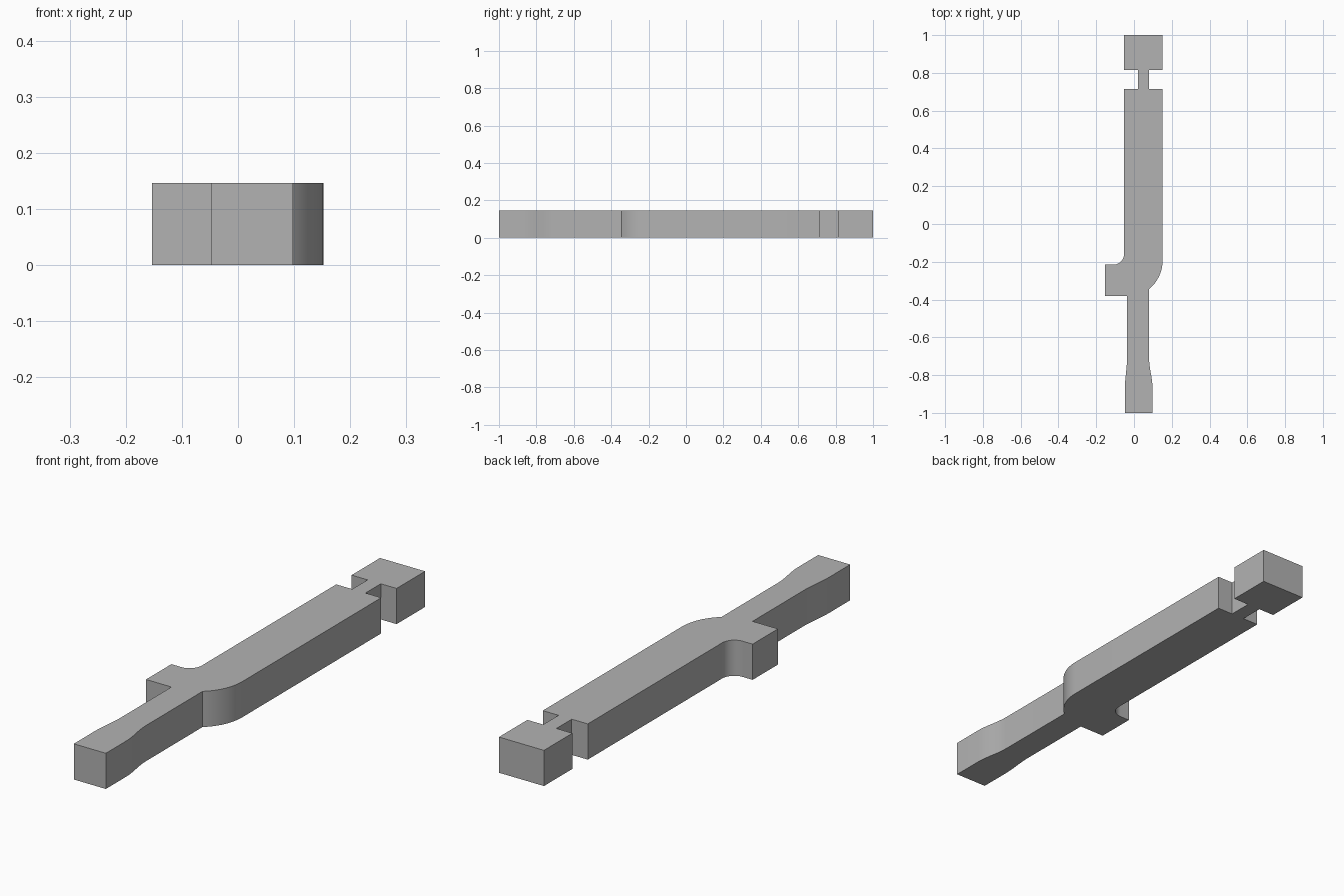
import bpy, bmesh
from math import cos, sin, pi, radians

HEIGHT = 0.147

cube = bpy.data.objects.get("Cube")
if cube:
    bpy.data.objects.remove(cube, do_unlink=True)

grey = bpy.data.materials.new("plain grey")
grey.use_nodes = True
colour = (0.45, 0.45, 0.45, 1)
grey.diffuse_color = colour
grey.node_tree.nodes["Principled BSDF"].inputs["Base Color"].default_value = colour


def arc(cx, cy, r, start, end, steps=12):
    """Points on a circle from start to end, in degrees."""
    angles = [radians(start + (end - start) * i / steps) for i in range(steps + 1)]
    return [(cx + r * cos(a), cy + r * sin(a)) for a in angles]


def ease(x0, y0, x1, y1, steps=10):
    """Gentle S-shaped flare between two points."""
    ts = [i / steps for i in range(steps + 1)]
    return [(x0 + (x1 - x0) * (1 - cos(pi * t)) / 2, y0 + (y1 - y0) * t) for t in ts]


# Right-hand outline from the front end to the back: grip, side tab, fillet, body, neck, head
outline = [(-0.048, -1)]
outline += ease(-0.048, -0.87, -0.037, -0.71)
outline += [(-0.037, -0.38), (-0.153, -0.38), (-0.153, -0.215)]
outline += arc(-0.108, -0.16, 0.055, -90, 0)
outline += [(-0.053, 0.715), (0.02, 0.715), (0.02, 0.815), (-0.053, 0.815), (-0.053, 1)]

# Left-hand outline back down: head, neck, body, rounded shoulder, grip
outline += [(0.152, 1), (0.152, 0.815), (0.08, 0.815), (0.08, 0.715), (0.152, 0.715)]
outline += arc(-0.051, -0.19, 0.203, 0, -49.8)
outline += ease(0.08, -0.71, 0.098, -0.87)
outline += [(0.098, -1)]

# Extrude the outline into a solid bar
bm = bmesh.new()
base = bm.faces.new([bm.verts.new((x, y, 0)) for x, y in outline])
raised = bmesh.ops.extrude_face_region(bm, geom=[base], use_keep_orig=True)["geom"]
bmesh.ops.translate(bm, vec=(0, 0, HEIGHT),
                    verts=[v for v in raised if isinstance(v, bmesh.types.BMVert)])
bmesh.ops.recalc_face_normals(bm, faces=bm.faces)
mesh = bpy.data.meshes.new("notched_bar")
bm.to_mesh(mesh)
bm.free()

bar = bpy.data.objects.new("notched_bar", mesh)
bpy.context.collection.objects.link(bar)
mesh.materials.append(grey)
bpy.context.view_layer.objects.active = bar
bar.select_set(True)
bpy.ops.object.shade_smooth_by_angle(angle=radians(30))
